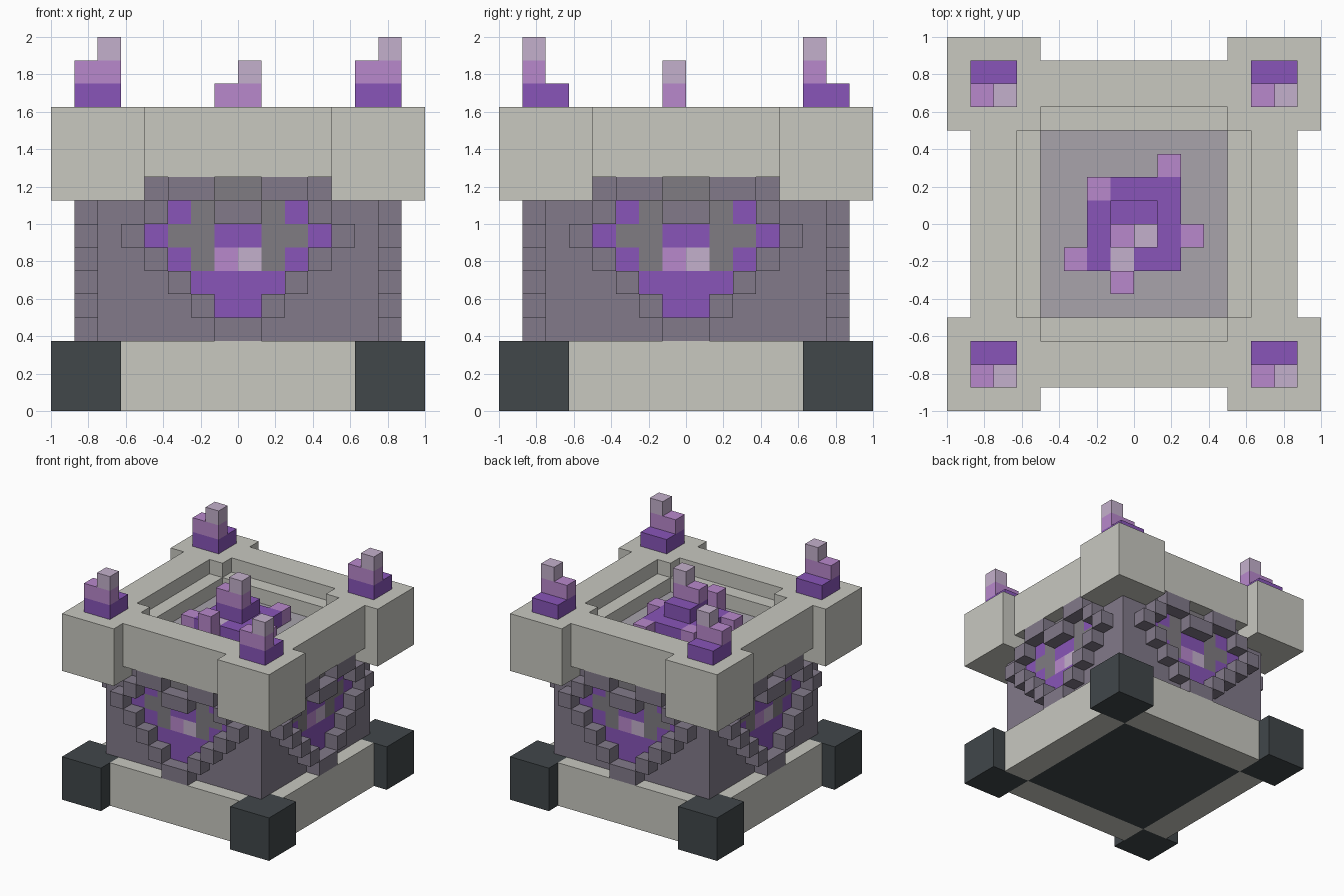
import bpy, bmesh
from mathutils import Matrix
from math import pi

U = 0.125  # one block

cube = bpy.data.objects.get("Cube")
if cube:
    bpy.data.objects.remove(cube, do_unlink=True)


def linear(c):
    c /= 255
    return c / 12.92 if c < 0.04045 else ((c + 0.055) / 1.055) ** 2.4


def material(name, hexcode):
    rgb = [linear(v) for v in bytes.fromhex(hexcode)]
    m = bpy.data.materials.new(name)
    m.use_nodes = True
    m.diffuse_color = (*rgb, 1)
    bsdf = m.node_tree.nodes["Principled BSDF"]
    bsdf.inputs["Base Color"].default_value = (*rgb, 1)
    bsdf.inputs["Roughness"].default_value = 0.9
    return m


PALE_STONE = material("pale stone", "c8c8c0")
WALL = material("purple grey stone", "827a8a")
INLAY = material("grey inlay", "807c82")
FLOOR = material("light floor", "a8a3ab")
DARK = material("dark slate", "41474a")
PURPLE = material("deep purple", "8855b8")
PINK = material("lilac", "b888cc")
PALE = material("pale lilac", "c4b0cc")


def blocks(name, mat, boxes, turns=1):
    """Boxes as (x0, x1, y0, y1, z0, z1) in block units, repeated by quarter turns."""
    bm = bmesh.new()
    for t in range(turns):
        rot = Matrix.Rotation(t * pi / 2, 4, "Z")
        for x0, x1, y0, y1, z0, z1 in boxes:
            mid = ((x0 + x1) / 2 * U, (y0 + y1) / 2 * U, (z0 + z1) / 2 * U)
            size = ((x1 - x0) * U, (y1 - y0) * U, (z1 - z0) * U, 1)
            bmesh.ops.create_cube(bm, size=1, matrix=rot @ Matrix.Translation(mid) @ Matrix.Diagonal(size))
    mesh = bpy.data.meshes.new(name)
    bm.to_mesh(mesh)
    bm.free()
    mesh.materials.append(mat)
    ob = bpy.data.objects.new(name, mesh)
    bpy.context.collection.objects.link(ob)
    return ob


# Base: corner feet, beams between them and the underside plate
blocks("corner_feet", DARK, [(5, 8, -8, -5, 0, 3)], 4)
blocks("base_beams", PALE_STONE, [(-5, 5, -7, -5, 0, 3)], 4)
blocks("underside_plate", DARK, [(-5, 5, -5, 5, 0, 2)])

# Body and the floor of the upper basin
blocks("body", WALL, [(-6, 6, -6, 6, 3, 10)])
blocks("basin_floor", FLOOR, [(-4, 4, -4, 4, 10, 11)])

# Rim: corner posts, outer beams and lower inner ledge
blocks("rim_posts", PALE_STONE, [(4, 8, -8, -4, 9, 13)], 4)
blocks("rim_beams", PALE_STONE, [(-4, 4, -7, -5, 10, 13)], 4)
blocks("rim_ledge", PALE_STONE, [(-4, 4, -5, -4, 10, 12)], 4)

# Heart emblem on every side: R is the raised border, the rest is flat inlay
HEART = ["..RR..RR..",
         ".RPGRRGPR.",
         "RPGGPPGGPR",
         ".RPGKLGPR.",
         "..RPPPPR..",
         "...RPPR...",
         "....RR...."]
STYLES = {"R": ("heart_border", WALL, 1), "G": ("heart_inlay_grey", INLAY, 0.04),
          "P": ("heart_inlay_purple", PURPLE, 0.04), "K": ("heart_inlay_lilac", PINK, 0.04),
          "L": ("heart_inlay_pale", PALE, 0.04)}
for key, (name, mat, depth) in STYLES.items():
    cells = []
    for r, row in enumerate(HEART):
        for c, ch in enumerate(row):
            if ch == key:
                cells.append((c - 5, c - 4, -6 - depth, -6, 9 - r, 10 - r))
    blocks(name, mat, cells, 4)
# Grey filling under the two lobes
blocks("heart_lobe_inlay", INLAY, [(-1, 1, -6.04, -6, 9, 10)], 4)


def crystal(name, x, y, bottom, top):
    """Stepped crystal: dark base, lilac front half, pale tip."""
    blocks(name + "_base", PURPLE, [(x - 1, x + 1, y - 1, y + 1, bottom, top)])
    blocks(name + "_middle", PINK, [(x - 1, x + 1, y - 1, y, top, top + 1)])
    blocks(name + "_tip", PALE, [(x, x + 1, y - 1, y, top + 1, top + 2)])


# Corner crystals and the tall centre crystal
for side, x in (("right", -6), ("left", 6)):
    for end, y in (("front", -6), ("back", 6)):
        crystal(f"{end}_{side}_crystal", x, y, 13, 14)
crystal("centre_crystal", 0, 0, 11, 13)

# Cluster of small crystals around the centre
blocks("cluster_base", PURPLE, [(-2, -1, -2, 1, 11, 12), (-1, 2, 1, 2, 11, 12),
                                (1, 2, -2, 1, 11, 12), (0, 1, -2, -1, 11, 12)])
blocks("cluster_pale_tip", PALE, [(-1, 0, -2, -1, 11, 12)])
blocks("cluster_lilac", PINK, [(x, x + 1, y, y + 1, 11, z) for x, y, z in
                               ((-2, 1, 12), (1, 2, 12), (2, -1, 12), (-3, -2, 12), (-1, -3, 13))])
